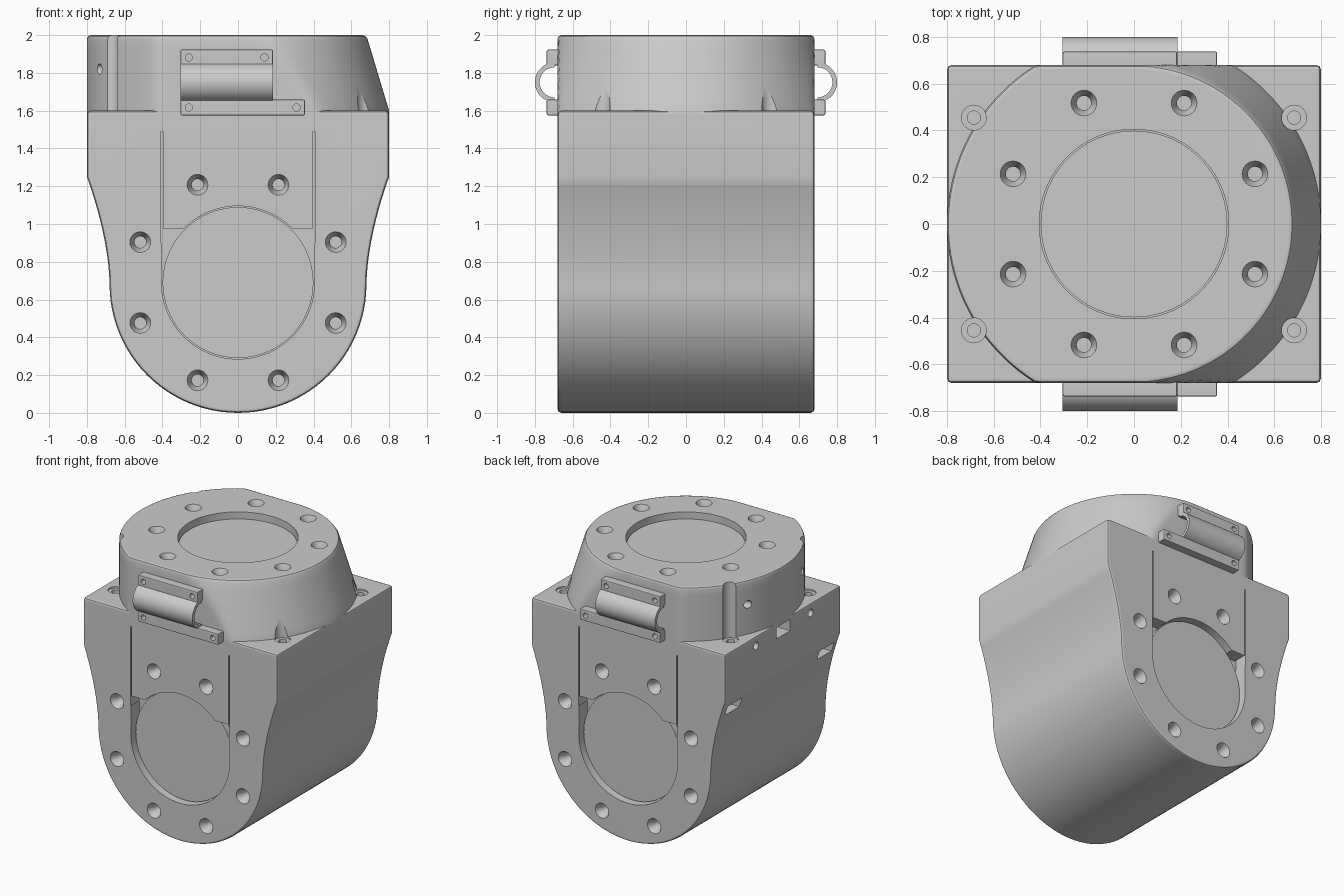
import bpy, bmesh, math
from mathutils import Matrix, Vector

if "Cube" in bpy.data.objects:
    bpy.data.objects.remove(bpy.data.objects["Cube"], do_unlink=True)

grey = bpy.data.materials.new("plain_grey")
grey.use_nodes = True
colour = (0.6, 0.6, 0.6, 1)
grey.diffuse_color = colour
grey.node_tree.nodes["Principled BSDF"].inputs["Base Color"].default_value = colour

HALF = 0.68      # half depth of the housing
WIDE = 0.8       # half width
DECK = 1.6       # height of the shoulder
FACE = 0.69      # height of the round cover centre
PITCH = 0.56     # radius of the screw circle


def loft(name, rings):
    """Skin a list of equal-length closed rings and cap both ends."""
    bm = bmesh.new()
    rows = [[bm.verts.new(p) for p in ring] for ring in rings]
    n = len(rows[0])
    for a, b in zip(rows, rows[1:]):
        for i in range(n):
            j = (i + 1) % n
            bm.faces.new((a[i], a[j], b[j], b[i]))
    bm.faces.new(rows[0][::-1])
    bm.faces.new(rows[-1])
    bmesh.ops.recalc_face_normals(bm, faces=bm.faces)
    mesh = bpy.data.meshes.new(name)
    bm.to_mesh(mesh)
    bm.free()
    mesh.materials.append(grey)
    ob = bpy.data.objects.new(name, mesh)
    bpy.context.collection.objects.link(ob)
    return ob


def lathe(name, profile, loc, axis, sides=32):
    """Round part: (radius, height) pairs along an axis."""
    turn = Matrix.Translation(loc) @ Vector(axis).to_track_quat('Z', 'Y').to_matrix().to_4x4()
    angles = [2 * math.pi * i / sides for i in range(sides)]
    return loft(name, [[turn @ Vector((r * math.cos(a), r * math.sin(a), h)) for a in angles]
                       for r, h in profile])


def block(name, x, y, z):
    return loft(name, [[(x[0], y[0], h), (x[1], y[0], h), (x[1], y[1], h), (x[0], y[1], h)] for h in z])


def apply(ob, kind, **settings):
    mod = ob.modifiers.new(kind.lower(), kind)
    for key, value in settings.items():
        setattr(mod, key, value)
    bpy.context.view_layer.objects.active = ob
    bpy.ops.object.modifier_apply(modifier=mod.name)


def cut(cutter, *targets):
    for ob in targets:
        apply(ob, 'BOOLEAN', operation='DIFFERENCE', solver='EXACT', object=cutter)
    bpy.data.objects.remove(cutter, do_unlink=True)


def screw_hole(target, loc, axis):
    cut(lathe("screw_cutter", [(0.06, 0.02), (0.055, 0), (0.031, -0.05), (0.031, -0.1)],
              loc, axis, 24), target)


# Housing: round belly, flared flanks, square shoulder
right = [(HALF * math.sin(a), HALF - HALF * math.cos(a))
         for a in (math.pi / 2 * i / 24 for i in range(25))]
right += [(HALF + 0.12 * (i / 10) ** 1.7, HALF + 0.57 * i / 10) for i in range(1, 11)]
right.append((WIDE, DECK))
outline = right + [(-x, z) for x, z in reversed(right[1:])]
body = loft("housing", [[(x, y, z) for x, z in outline] for y in (-HALF, HALF)])
apply(body, 'BEVEL', width=0.02, segments=2, limit_method='ANGLE', angle_limit=math.radians(50))


# Collar: upright on one side, tapering on the other, flat front and back
def collar_ring(z, inset=0):
    t = max(0, (z - DECK) / 0.4)
    ring = []
    for i in range(128):
        a = 2 * math.pi * (i + 0.5) / 128
        r = (WIDE - 0.12 * t if math.cos(a) > 0 else WIDE) - inset
        limit = HALF - inset
        ring.append((r * math.cos(a), max(-limit, min(limit, r * math.sin(a))), z))
    return ring


levels = [DECK - 0.02, DECK] + [DECK + 0.38 * i / 8 for i in range(1, 9)]
collar = loft("collar", [collar_ring(z) for z in levels] +
              [collar_ring(1.994, 0.006), collar_ring(2.0, 0.02)])

# Top cover in its round pocket, with the ring of screw holes
cut(lathe("pocket_cutter", [(0.405, 0.05), (0.405, -0.1)], (0, 0, 2), (0, 0, 1), 96), collar)
parts = [body, collar]
parts.append(lathe("top_cover", [(0.399, -0.12), (0.399, -0.05)], (0, 0, 2), (0, 0, 1), 96))
circle = [math.radians(22.5 + 45 * i) for i in range(8)]
for a in circle:
    screw_hole(collar, (PITCH * math.cos(a), PITCH * math.sin(a), 2), (0, 0, 1))

# Corner screw wells, grooving the collar
for sx in (-1, 1):
    for sy in (-1, 1):
        cut(lathe("well_cutter", [(0.053, 0.5), (0.053, -0.012), (0.028, -0.012), (0.028, -0.06)],
                  (sx * 0.685, sy * 0.455, DECK), (0, 0, 1)), body, collar)

# Front and back: pocket, cover, slits, screw holes
for side, s in (("front", -1), ("back", 1)):
    y = s * HALF
    out = (0, s, 0)
    depth = sorted((s * 0.58, s * 0.75))
    cut(lathe("pocket_cutter", [(0.405, 0.05), (0.405, -0.1)], (0, y, FACE), out, 96), body)
    cut(block("corner_cutter", (-0.404, 0.404), depth, (FACE, 0.975)), body)
    for sx in (-1, 1):
        x = sx * 0.403
        cut(block("slit_cutter", (x - 0.005, x + 0.005), depth, (0.9, 1.49)), body)
    parts.append(lathe(side + "_cover", [(0.399, -0.12), (0.399, -0.05)], (0, y, FACE), out, 96))
    for a in circle:
        screw_hole(body, (PITCH * math.cos(a), y, FACE + PITCH * math.sin(a)), out)

    # Cable clip: two feet and a curved strap
    span = sorted((s * 0.67, s * 0.738))
    for foot, end, low, holes in (("upper", 0.185, 1.84, (-0.26, 0.14)),
                                  ("lower", 0.355, 1.575, (-0.26, 0.31))):
        ob = block(side + "_clip_" + foot + "_foot", (-0.305, end), span, (low, low + 0.083))
        apply(ob, 'BEVEL', width=0.008, segments=2)
        for x in holes:
            cut(lathe("pin_cutter", [(0.019, 0.05), (0.019, -0.04)],
                      (x, s * 0.738, low + 0.042), out, 16), ob)
        parts.append(ob)
    arc = [math.pi * (i / 24 - 0.5) for i in range(25)]
    curve = [(r * math.cos(a), r * math.sin(a)) for r, sweep in ((0.105, arc), (0.08, arc[::-1]))
             for a in sweep]
    parts.append(loft(side + "_clip_strap",
                      [[(x, s * (0.695 + u), 1.75 + v) for u, v in curve] for x in (-0.305, 0.185)]))

# Cable slots and pin holes on one flank
cut(block("slot_cutter", (-0.9, -0.65), (-0.08, 0.08), (1.49, 1.575)), body)
for sy in (-1, 1):
    y = sy * 0.54
    cut(block("slot_cutter", (-0.9, -0.65), (y - 0.085, y + 0.085), (1.12, 1.19)), body)
    for z, target in ((1.53, body), (1.82, collar)):
        cut(lathe("pin_cutter", [(0.028, 0.25), (0.028, -0.1)],
                  (-0.74, sy * 0.32, z), (-1, 0, 0), 20), target)

# Shading: smooth curves, crisp edges
bpy.ops.object.select_all(action='DESELECT')
for ob in parts:
    ob.select_set(True)
bpy.context.view_layer.objects.active = body
bpy.ops.object.shade_smooth_by_angle(angle=math.radians(30))
for ob in parts:
    ob.modifiers.new("even_normals", 'WEIGHTED_NORMAL').keep_sharp = True
